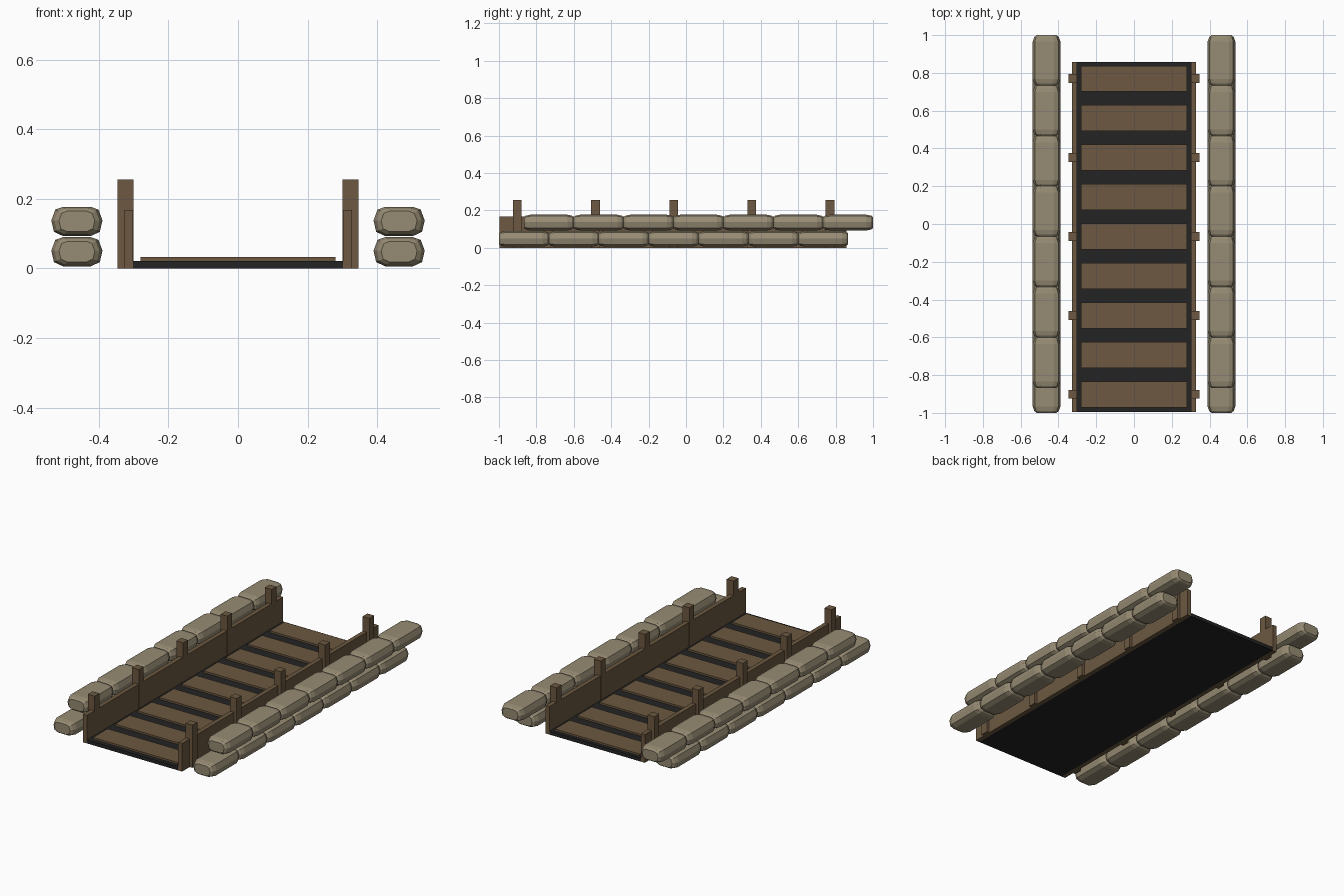
import bpy
import bmesh

if "Cube" in bpy.data.objects:
    bpy.data.objects.remove(bpy.data.objects["Cube"])


def material(name, color):
    m = bpy.data.materials.new(name)
    m.diffuse_color = (*color, 1)
    m.use_nodes = True
    m.node_tree.nodes["Principled BSDF"].inputs["Base Color"].default_value = m.diffuse_color
    return m


WOOD = material("brown wood", (0.150, 0.098, 0.053))
STONE = material("tan stone", (0.305, 0.258, 0.172))
DARK = material("dark bed", (0.017, 0.017, 0.017))


def finish(name, bm, mat):
    bmesh.ops.recalc_face_normals(bm, faces=bm.faces)
    me = bpy.data.meshes.new(name)
    bm.to_mesh(me)
    bm.free()
    me.materials.append(mat)
    ob = bpy.data.objects.new(name, me)
    bpy.context.collection.objects.link(ob)
    return ob


def box(name, lo, hi, mat):
    bm = bmesh.new()
    bmesh.ops.create_cube(bm, size=1)
    for v in bm.verts:
        v.co = [(a + b) / 2 + c * (b - a) for a, b, c in zip(lo, hi, v.co)]
    return finish(name, bm, mat)


# Rounded stone: half profile, mirrored, lofted along y with narrowed ends
HALF = [(0.039, 0.042), (0.062, 0.034), (0.0735, 0.003), (0.066, -0.030), (0.040, -0.042)]
PROFILE = HALF + [(-x, z) for x, z in reversed(HALF)]


def stone(name, x, y, z, length):
    h = length / 2
    ends = [(h, 0.70), (h - 0.010, 0.88), (h - 0.034, 1.0)]
    sections = [(-d, s) for d, s in ends] + [(d, s) for d, s in reversed(ends)]
    bm = bmesh.new()
    rings = [[bm.verts.new((x + px * s, y + d, z + pz * s)) for px, pz in PROFILE]
             for d, s in sections]
    n = len(PROFILE)
    for a, b in zip(rings, rings[1:]):
        for i in range(n):
            j = (i + 1) % n
            bm.faces.new((a[i], a[j], b[j], b[i]))
    bm.faces.new(rings[0])
    bm.faces.new(rings[-1])
    return finish(name, bm, STONE)


# Dark bed and cross planks
FRONT, BACK = -0.996, 0.858
box("bed", (-0.302, FRONT, 0), (0.302, BACK, 0.021), DARK)
for i in range(9):
    y = -0.902 + i * 0.2089
    box(f"plank_{i}", (-0.28, y - 0.0685, 0.015), (0.28, y + 0.0685, 0.032), WOOD)

PITCH = 1.867 / 7
for side, s in (("left", -1), ("right", 1)):
    # Side board
    xs = sorted((s * 0.302, s * 0.328))
    box(f"{side}_board", (xs[0], FRONT, 0), (xs[1], BACK, 0.168), WOOD)
    # Posts wrapping the board, a hair proud of its inner face
    xs = sorted((s * 0.301, s * 0.346))
    for i in range(5):
        y = -0.902 + i * 0.418
        box(f"{side}_post_{i}", (xs[0], y - 0.023, 0), (xs[1], y + 0.023, 0.255), WOOD)
    # Two staggered stone courses
    for row, start, z in (("lower", -1.0, 0.048), ("upper", -0.867, 0.135)):
        for i in range(7):
            stone(f"{side}_{row}_stone_{i}", s * 0.463, start + (i + 0.5) * PITCH, z, PITCH)
